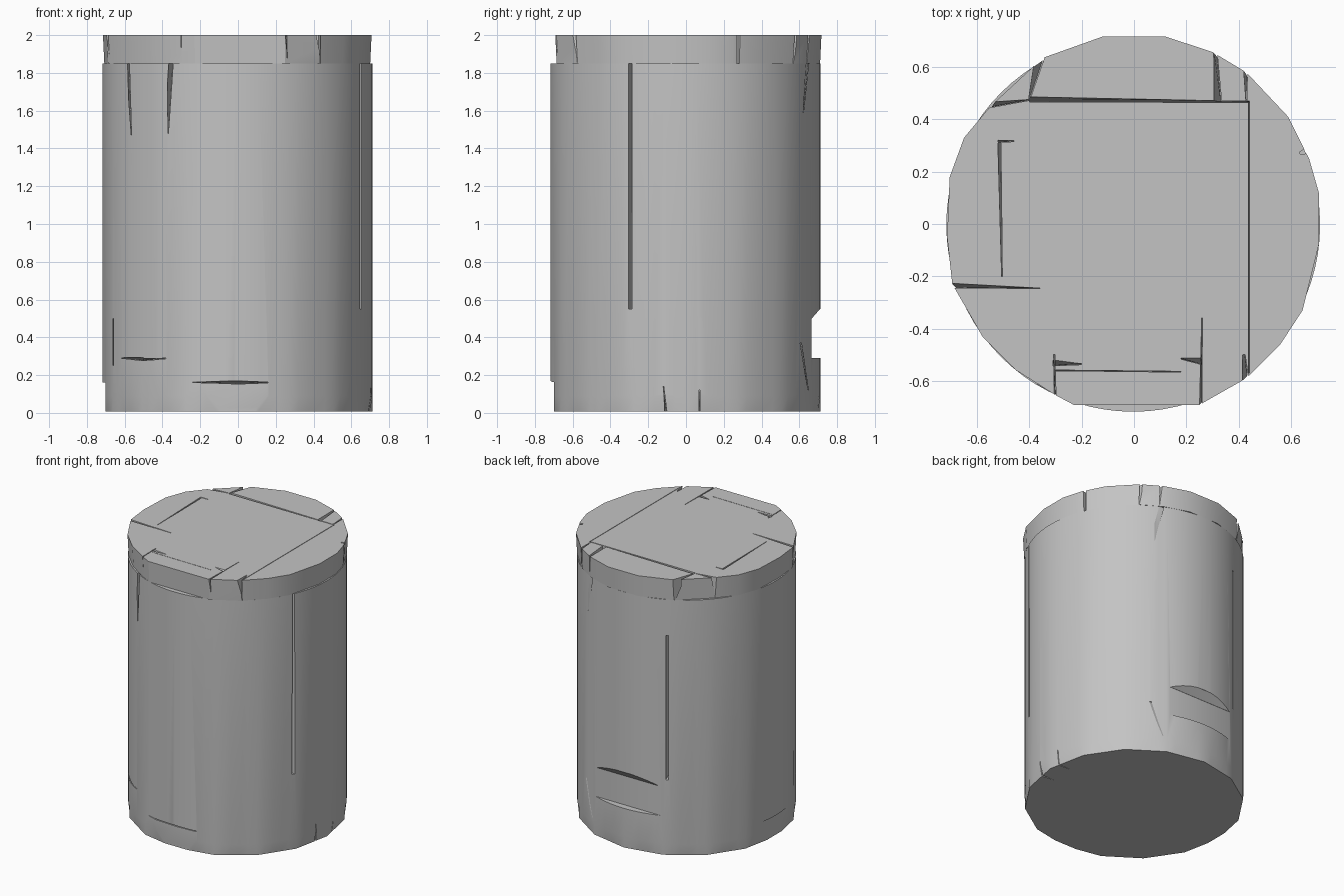
import bpy
import bmesh
from math import cos, sin, pi, radians, tau
from mathutils import Vector

cube = bpy.data.objects.get("Cube")
if cube:
    bpy.data.objects.remove(cube, do_unlink=True)

grey = bpy.data.materials.new("stone grey")
grey.use_nodes = True
colour = (0.55, 0.55, 0.55, 1)
grey.diffuse_color = colour
shader = next(n for n in grey.node_tree.nodes if n.type == "BSDF_PRINCIPLED")
shader.inputs["Base Color"].default_value = colour
shader.inputs["Roughness"].default_value = 0.8


def place(u, v, w, axis):
    return {"x": (w, u, v), "y": (u, w, v), "z": (u, v, w)}[axis]


def loft(name, rings):
    """Closed solid through rings of equal point count."""
    bm = bmesh.new()
    loops = [[bm.verts.new(p) for p in ring] for ring in rings]
    for low, high in zip(loops, loops[1:]):
        for i in range(len(low)):
            j = (i + 1) % len(low)
            bm.faces.new((low[i], low[j], high[j], high[i]))
    bm.faces.new(loops[0][::-1])
    bm.faces.new(loops[-1])
    bmesh.ops.recalc_face_normals(bm, faces=bm.faces)
    mesh = bpy.data.meshes.new(name)
    bm.to_mesh(mesh)
    bm.free()
    mesh.materials.append(grey)
    obj = bpy.data.objects.new(name, mesh)
    bpy.context.collection.objects.link(obj)
    return obj


def bar(start, end, wide_start, wide_end, outer, inner, axis="z", keep=0.05):
    """Tapered cutter along an axis; its inner end closes to one edge."""
    a, b = Vector(start), Vector(end)
    side = Vector((a.y - b.y, b.x - a.x)).normalized() / 2

    def ring(w, share):
        far = 2 * share - 1
        shape = (a - side * wide_start, b - side * wide_end,
                 b + side * wide_end * far, a + side * wide_start * far)
        return [place(p.x, p.y, w, axis) for p in shape]

    return loft("cutter", [ring(outer, 1), ring(inner, keep)])


def radial(degrees, inner, wide_in, wide_out, low, high):
    ray = Vector((cos(radians(degrees)), sin(radians(degrees))))
    return bar(ray * inner, ray * 0.8, wide_in, wide_out, low, high, keep=1)


def carve(obj, cutters):
    bpy.context.view_layer.objects.active = obj
    for cutter in cutters:
        cutter.hide_render = True
        mod = obj.modifiers.new("cut", "BOOLEAN")
        mod.object = cutter
        mod.solver = "EXACT"
        bpy.ops.object.modifier_apply(modifier=mod.name)
        bpy.data.objects.remove(cutter, do_unlink=True)


def drum_ring(z, sides=80):
    """Polygon outline, always with the same number of points."""
    points = []
    step = tau / sides
    for i in range(80):
        angle = tau * i / 80
        radius = 0.715 * cos(pi / sides) / cos(angle % step - step / 2)
        points.append((radius * cos(angle) - 0.003, radius * sin(angle) - 0.003, z))
    return points


# Main drum, its foot worn to a soft polygon
drum = loft("drum", [drum_ring(0.008, 16), drum_ring(0.09), drum_ring(1.85)])
carve(drum, [
    # flattened foot at the front and side, with a shadow gap above it
    bar((-0.4, -0.75), (0.4, -0.75), 0.1, 0.1, -0.1, 0.16, keep=1),
    bar((-0.752, -0.4), (-0.752, 0.4), 0.1, 0.1, -0.1, 0.16, keep=1),
    bar((-0.24, 0.162), (0, 0.162), 0.002, 0.018, -0.73, -0.6, "y"),
    bar((-0.001, 0.162), (0.16, 0.162), 0.018, 0.008, -0.73, -0.6, "y"),
    # long slots
    bar((-0.3, 0.55), (-0.3, 1.86), 0.03, 0.026, 0.74, 0.5, "x"),
    radial(115, 0.62, 0.003, 0.03, 0.55, 1.59),
    # tapering cracks under the lid
    bar((-0.37, 1.48), (-0.36, 1.86), 0.003, 0.035, -0.7, -0.45, "y"),
    bar((-0.565, 1.47), (-0.585, 1.86), 0.003, 0.02, -0.55, -0.3, "y"),
    bar((0.62, 1.59), (0.635, 1.86), 0.004, 0.03, 0.5, 0.2, "x"),
    # flat chipped recess at the back
    bar((0.74, 0.29), (0.74, 0.5), 0.15, 0.15, -0.4, 0.4, "x", keep=1),
    bar((0.74, 0.499), (0.74, 0.55), 0.15, 0.06, -0.4, 0.4, "x", keep=1),
    # short gouges and foot cracks
    bar((-0.62, 0.292), (-0.499, 0.29), 0.005, 0.028, -0.7, -0.3, "y"),
    bar((-0.5, 0.29), (-0.38, 0.29), 0.028, 0.006, -0.7, -0.4, "y"),
    bar((-0.662, 0.25), (-0.662, 0.5), 0.006, 0.006, -0.5, -0.2, "y"),
    bar((-0.11, -0.01), (-0.12, 0.14), 0.022, 0.004, 0.74, 0.6, "x"),
    bar((0.07, -0.01), (0.07, 0.12), 0.009, 0.006, 0.74, 0.6, "x"),
    bar((0.645, 0.12), (0.605, 0.37), 0.006, 0.012, 0.5, 0.2, "x"),
])

# Faceted lid with an uneven outline
outline = [(0.12, 0.717), (0.3, 0.658), (0.43, 0.58), (0.59, 0.41), (0.67, 0.25),
           (0.707, 0.12), (0.707, -0.08), (0.645, -0.33), (0.56, -0.46), (0.43, -0.59),
           (0.25, -0.692), (-0.23, -0.692), (-0.3, -0.655), (-0.45, -0.56),
           (-0.58, -0.43), (-0.695, -0.23), (-0.715, -0.05), (-0.705, 0.18),
           (-0.65, 0.33), (-0.55, 0.45), (-0.35, 0.635), (-0.12, 0.717)]
lid = loft("lid", [[(x * s, y * s, z) for x, y in outline]
                   for z, s in ((1.85, 0.99), (2, 1))])
carve(lid, [
    # grooves across the top
    bar((-0.4, 0.477), (0.44, 0.467), 0.02, 0.006, 2.005, 1.87),
    bar((0.44, -0.57), (0.44, 0.47), 0.004, 0.004, 2.005, 1.9),
    bar((-0.505, -0.2), (-0.515, 0.31), 0.003, 0.012, 2.005, 1.9),
    bar((-0.52, 0.317), (-0.46, 0.317), 0.008, 0.004, 2.005, 1.94),
    bar((-0.7, -0.235), (-0.36, -0.246), 0.018, 0.003, 2.005, 1.9),
    bar((-0.3, -0.56), (0.18, -0.565), 0.003, 0.003, 2.005, 1.93),
    bar((-0.31, -0.53), (-0.2, -0.535), 0.025, 0.006, 2.005, 1.96),
    bar((0.18, -0.515), (0.26, -0.525), 0.004, 0.025, 2.005, 1.96),
    # notches through the rim
    bar((-0.4, 0.48), (-0.355, 0.66), 0.006, 0.04, 2.005, 1.84),
    bar((-0.6, 0.45), (-0.4, 0.475), 0.028, 0.004, 2.005, 1.84),
    bar((0.32, 0.47), (0.31, 0.68), 0.03, 0.012, 2.005, 1.84),
    bar((0.43, 0.47), (0.425, 0.65), 0.004, 0.02, 2.005, 1.84),
    bar((0.43, -0.65), (0.42, -0.5), 0.035, 0.01, 2.005, 1.84),
    bar((0.255, -0.75), (0.26, -0.36), 0.012, 0.003, 2.005, 1.88),
    bar((-0.3, -0.75), (-0.305, -0.5), 0.008, 0.005, 2.005, 1.9),
    radial(23, 0.69, 0.01, 0.05, 1.84, 2.1),
])

# Smooth the round walls, keep the chipped edges crisp
for part in (drum, lid):
    bpy.ops.object.select_all(action="DESELECT")
    part.select_set(True)
    bpy.context.view_layer.objects.active = part
    bpy.ops.object.shade_smooth_by_angle(angle=radians(22))
